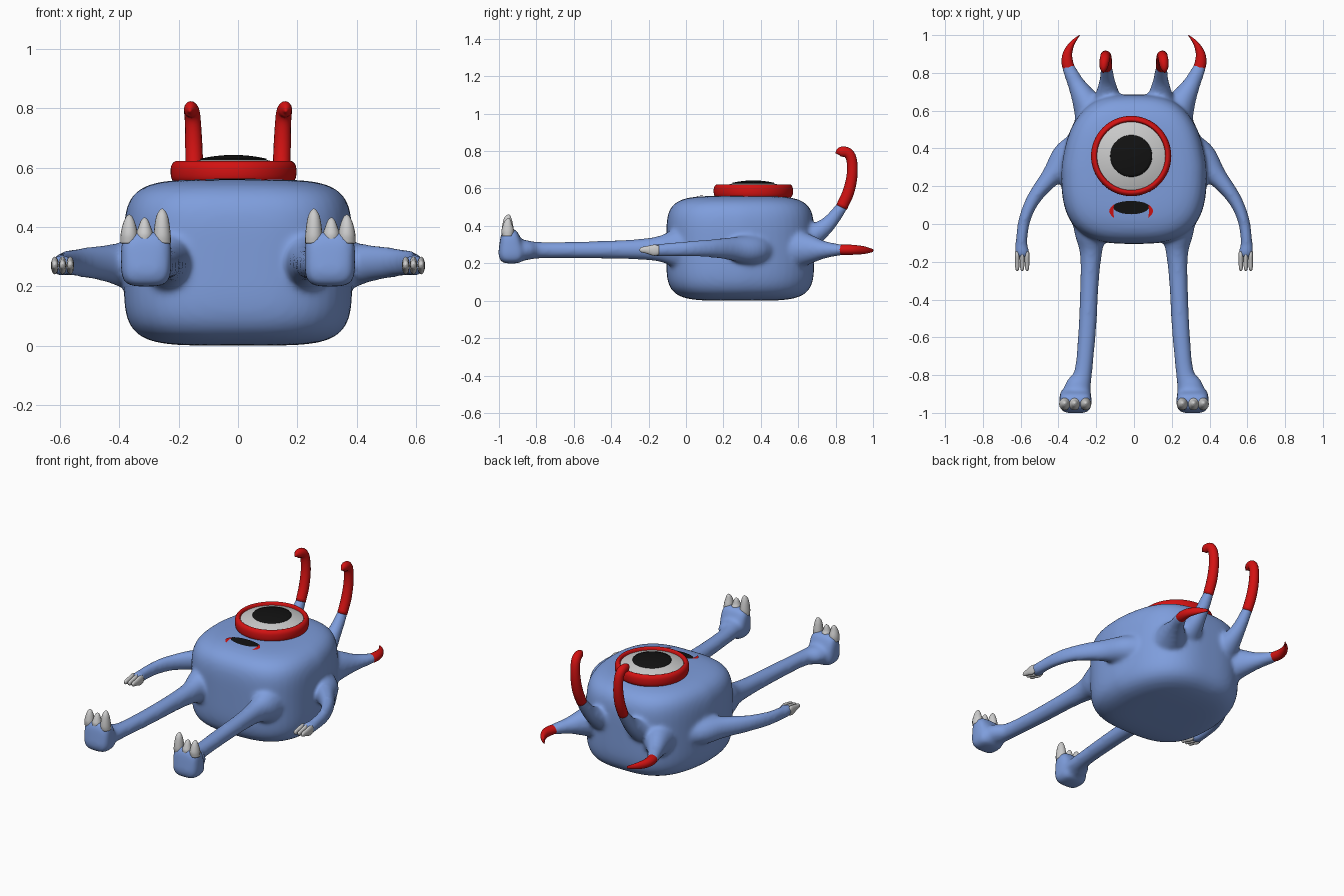
import bpy, bmesh, math
from mathutils import Vector

if "Cube" in bpy.data.objects:
    bpy.data.objects.remove(bpy.data.objects["Cube"], do_unlink=True)


def material(name, *rgb):
    mat = bpy.data.materials.new(name)
    mat.use_nodes = True
    mat.diffuse_color = (*rgb, 1)
    mat.node_tree.nodes["Principled BSDF"].inputs["Base Color"].default_value = (*rgb, 1)
    return mat


BLUE = material("skin blue", 0.21, 0.34, 0.72)
RED = material("horn red", 0.65, 0.006, 0.006)
WHITE = material("claw white", 0.6, 0.6, 0.6)
BLACK = material("pupil black", 0.006, 0.006, 0.006)
X, Y, Z = Vector((1, 0, 0)), Vector((0, 1, 0)), Vector((0, 0, 1))


def finish(bm, name, mat, recalc=True):
    """Turn a bmesh into a smooth shaded object of one colour."""
    if recalc:
        bmesh.ops.recalc_face_normals(bm, faces=bm.faces)
    for face in bm.faces:
        face.smooth = True
    mesh = bpy.data.meshes.new(name)
    bm.to_mesh(mesh)
    bm.free()
    mesh.materials.append(mat)
    obj = bpy.data.objects.new(name, mesh)
    bpy.context.collection.objects.link(obj)
    return obj


def spline(points, steps):
    """Catmull-Rom interpolation of tuples of any length."""
    pts = [Vector(p) for p in points]
    pts = [pts[0] * 2 - pts[1]] + pts + [pts[-1] * 2 - pts[-2]]
    out = []
    for p, q, r, s in zip(pts, pts[1:], pts[2:], pts[3:]):
        for k in range(steps):
            t = k / steps
            out.append((q * 2 + (r - p) * t + (p * 2 - q * 5 + r * 4 - s) * t ** 2
                        + (q * 3 - p - r * 3 + s) * t ** 3) / 2)
    return out + [pts[-2]]


def bridge(bm, rings):
    for low, high in zip(rings, rings[1:]):
        n = len(low)
        for i in range(n):
            bm.faces.new((low[i], low[(i + 1) % n], high[(i + 1) % n], high[i]))


def tube(bm, points, side, ref, sides=16, steps=5):
    """Tapered limb: points are x, y, z, radius across, radius along ref."""
    path = spline(points, steps)
    centres = [Vector((p[0] * side, p[1], p[2])) for p in path]
    rings = []
    for i, (c, p) in enumerate(zip(centres, path)):
        tangent = (centres[min(i + 1, len(path) - 1)] - centres[max(i - 1, 0)]).normalized()
        v = (ref - tangent * ref.dot(tangent)).normalized()
        u = tangent.cross(v)
        a, b = max(p[3], 0.001), max(p[4], 0.001)
        rings.append([bm.verts.new(c + u * a * math.cos(t) + v * b * math.sin(t))
                      for t in (math.tau * k / sides for k in range(sides))])
    bridge(bm, rings)
    bm.faces.new(rings[0][::-1])
    bm.faces.new(rings[-1])


def blob(bm, centre, half, plan, upright, shape):
    """Rounded box with separate roundness in plan and in height."""
    verts = bmesh.ops.create_uvsphere(bm, u_segments=64, v_segments=40, radius=1)["verts"]
    for v in verts:
        x, y, z = (abs(c) for c in v.co)
        rho = (x ** plan + y ** plan) ** (1 / plan)
        d = v.co / (rho ** upright + z ** upright) ** (1 / upright)
        v.co = Vector(shape(*(c + h * k for c, h, k in zip(centre, half, d))))


def lathe(name, profile, mat, sides=64):
    """Surface turned around the upright axis of the eye."""
    bm = bmesh.new()
    rings = [[bm.verts.new((-0.015 + r * math.cos(math.tau * k / sides),
                            0.36 + r * math.sin(math.tau * k / sides), z))
              for k in range(sides)] for r, z in profile]
    bridge(bm, rings)
    bm.normal_update()
    return finish(bm, name, mat, recalc=False)


# Flesh: body, legs, feet, arms and horn roots fused into one skin
leg = [(0.23, 0.1, 0.28, 0.11, 0.13), (0.23, -0.05, 0.28, 0.085, 0.105),
       (0.228, -0.15, 0.277, 0.06, 0.068), (0.235, -0.3, 0.274, 0.05, 0.053),
       (0.247, -0.55, 0.271, 0.048, 0.046), (0.268, -0.78, 0.27, 0.048, 0.045),
       (0.295, -0.86, 0.27, 0.07, 0.055), (0.31, -0.93, 0.27, 0.075, 0.06)]
arm = [(0.24, 0.38, 0.27, 0.14, 0.11), (0.35, 0.34, 0.27, 0.1, 0.085),
       (0.435, 0.255, 0.277, 0.056, 0.065), (0.53, 0.135, 0.28, 0.038, 0.05),
       (0.58, 0.02, 0.277, 0.032, 0.043), (0.596, -0.1, 0.272, 0.032, 0.037),
       (0.592, -0.15, 0.27, 0.04, 0.036), (0.592, -0.178, 0.27, 0.03, 0.025)]
side_root = [(0.2, 0.55, 0.275, 0.12, 0.12), (0.255, 0.65, 0.275, 0.075, 0.085),
             (0.305, 0.74, 0.272, 0.047, 0.048), (0.347, 0.83, 0.272, 0.035, 0.03),
             (0.35, 0.86, 0.272, 0.022, 0.02)]
top_root = [(0.14, 0.57, 0.3, 0.1, 0.1), (0.14, 0.67, 0.345, 0.065, 0.07),
            (0.142, 0.76, 0.41, 0.043, 0.042), (0.145, 0.835, 0.505, 0.032, 0.03),
            (0.145, 0.855, 0.54, 0.02, 0.02)]

flesh = bmesh.new()
blob(flesh, (0, 0.29, 0.28), (0.385, 0.395, 0.28), 3, 5,
     lambda x, y, z: (x * (1 - 0.4 * max(0, y - 0.3)), y, z))
for side in (-1, 1):
    tube(flesh, leg, side, Z)
    tube(flesh, arm, side, Z)
    tube(flesh, side_root, side, Z)
    tube(flesh, top_root, side, X)
    blob(flesh, (0.31 * side, -0.933, 0.292), (0.085, 0.07, 0.093), 3.5, 4,
         lambda x, y, z: (x, -0.96 + (y + 0.96) * (1 - 3 * max(0, z - 0.26)), z))
body = finish(flesh, "body", BLUE)
remesh = body.modifiers.new("fuse", "REMESH")
remesh.mode = "VOXEL"
remesh.voxel_size = 0.011
remesh.use_smooth_shade = True
soften = body.modifiers.new("soften", "SMOOTH")
soften.factor = 0.5
soften.iterations = 12

# Horn tips, toe claws and finger claws
side_tip = [(0.34, 0.815, 0.272, 0.03, 0.026), (0.352, 0.85, 0.272, 0.031, 0.028),
            (0.352, 0.9, 0.272, 0.025, 0.026), (0.328, 0.955, 0.27, 0.014, 0.02),
            (0.288, 1.0, 0.268, 0.002, 0.008)]
top_tip = [(0.145, 0.832, 0.5, 0.031, 0.029), (0.147, 0.868, 0.58, 0.031, 0.03),
           (0.149, 0.888, 0.67, 0.029, 0.029), (0.152, 0.886, 0.75, 0.028, 0.027),
           (0.156, 0.865, 0.79, 0.028, 0.026), (0.161, 0.825, 0.797, 0.025, 0.02),
           (0.162, 0.8, 0.79, 0.003, 0.003)]
for side, label in ((1, "left"), (-1, "right")):
    for name, path, ref in (("side_horn", side_tip, Z), ("top_horn", top_tip, X)):
        bm = bmesh.new()
        tube(bm, path, side, ref)
        finish(bm, f"{label}_{name}", RED)

    toes = bmesh.new()
    for x, top in ((0.256, 0.462), (0.315, 0.432), (0.367, 0.442)):
        tube(toes, [(x, -0.953, 0.345, 0.03, 0.03), (x, -0.953, 0.375, 0.029, 0.033),
                    (x, -0.953, top - 0.035, 0.022, 0.024), (x, -0.95, top - 0.01, 0.012, 0.013),
                    (x, -0.95, top, 0.002, 0.002)], side, Y)
    finish(toes, f"{label}_toe_claws", WHITE)

    fingers = bmesh.new()
    for x in (0.566, 0.592, 0.618):
        tube(fingers, [(x, -0.145, 0.27, 0.011, 0.024), (x, -0.17, 0.27, 0.013, 0.03),
                       (x, -0.21, 0.272, 0.012, 0.02), (x, -0.24, 0.272, 0.009, 0.013),
                       (x, -0.25, 0.272, 0.001, 0.001)], side, Z)
    finish(fingers, f"{label}_finger_claws", WHITE)


# Eye: raised rim, shallow white dome and pupil plate
def dome(r):
    return 0.604 + 0.035 * (1 - (r / 0.185) ** 2)


lathe("eye_rim", spline([(0.17, 0.54), (0.2, 0.552), (0.211, 0.57), (0.211, 0.603),
                         (0.2, 0.62), (0.186, 0.62), (0.179, 0.6)][::1], 4), RED)
radii = [0.185 * (1 - k / 12) for k in range(12)] + [0.001]
lathe("eye_white", [(r, dome(r)) for r in radii], WHITE)
radii = [0.111] + [0.111 * (1 - k / 8) for k in range(8)] + [0.001]
lathe("pupil", [(r, dome(r) + (0.004 if k else -0.001)) for k, r in enumerate(radii)], BLACK)


def lay_on_body(obj):
    """Drop a flat plate straight down on to the skin."""
    wrap = obj.modifiers.new("lay on skin", "SHRINKWRAP")
    wrap.target = body
    wrap.wrap_method = "PROJECT"
    wrap.use_project_z = True
    wrap.use_positive_direction = False
    wrap.use_negative_direction = True
    wrap.wrap_mode = "ABOVE_SURFACE"
    wrap.offset = 0.004


def face_up(bm):
    bm.normal_update()
    for face in bm.faces:
        if face.normal.z < 0:
            face.normal_flip()


# Mouth plate
bm = bmesh.new()
rings = []
for scale in (0.01, 0.25, 0.5, 0.75, 1):
    angles = [math.tau * k / 40 for k in range(40)]
    rings.append([bm.verts.new((-0.015 + 0.096 * scale * math.cos(t),
                                0.092 + scale * math.sin(t) * (0.03 if t < math.pi else 0.04),
                                0.7)) for t in angles])
bridge(bm, rings)
face_up(bm)
lay_on_body(finish(bm, "mouth", BLACK, recalc=False))

# Crescent at each corner of the mouth
for side, label in ((1, "left"), (-1, "right")):
    bm = bmesh.new()
    rows = []
    for k in range(13):
        t = (k + 0.1) / 12.2
        bulge = math.sin(math.pi * t)
        rows.append([bm.verts.new((-0.015 + side * (0.09 + w * bulge), 0.105 - 0.073 * t, 0.7))
                     for w in (0.004, 0.015, 0.026)])
    for low, high in zip(rows, rows[1:]):
        for i in range(2):
            bm.faces.new((low[i], low[i + 1], high[i + 1], high[i]))
    face_up(bm)
    lay_on_body(finish(bm, f"{label}_mouth_corner", RED, recalc=False))
